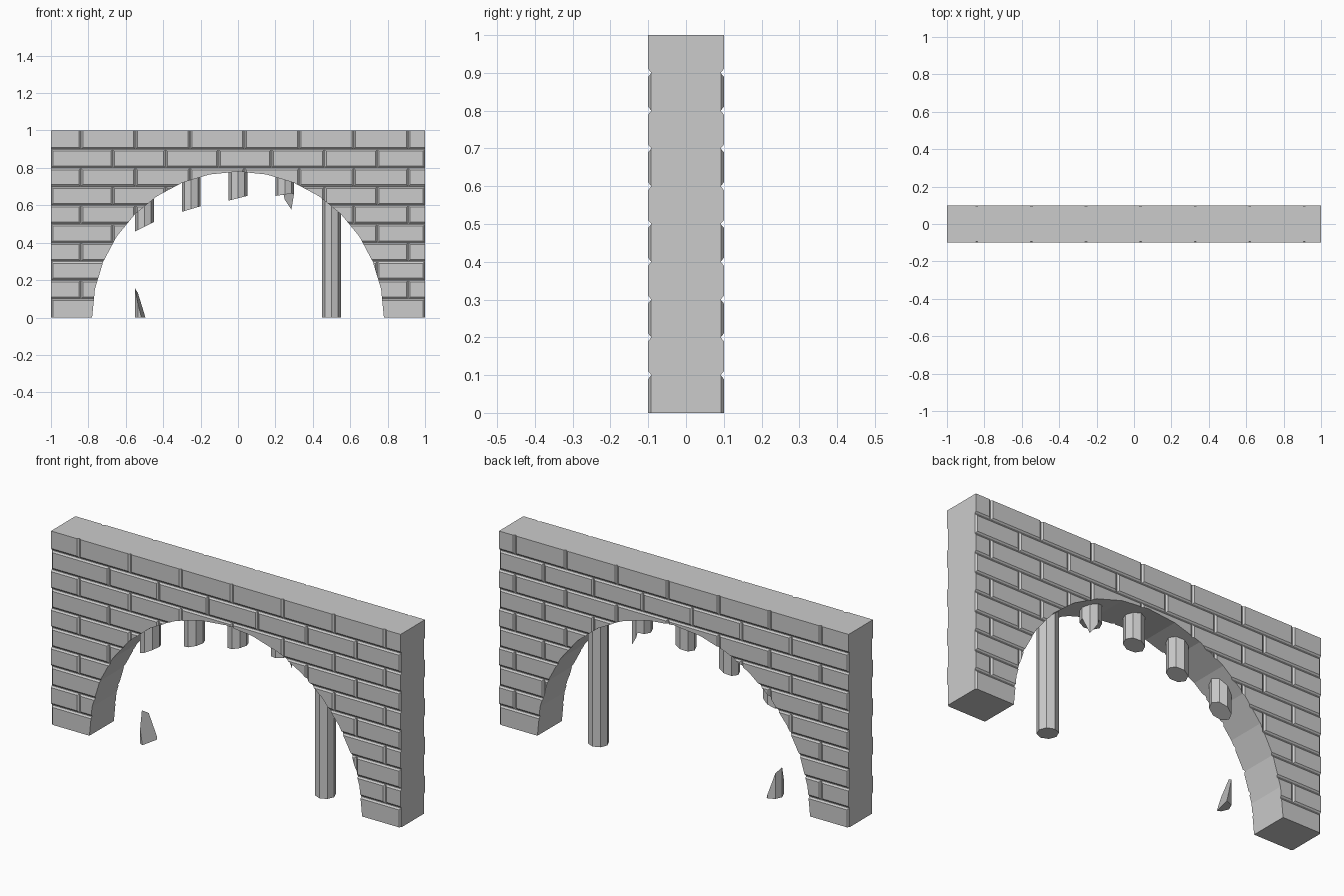
import bpy, bmesh, math
from mathutils import Vector

if "Cube" in bpy.data.objects:
    bpy.data.objects.remove(bpy.data.objects["Cube"])

R, CORE, FACE, BEV = 0.78, 0.093, 0.1, 0.01
ARCH = [(R * math.cos(i * math.pi / 16), R * math.sin(i * math.pi / 16)) for i in range(17)]


def finish(name, bm):
    bmesh.ops.recalc_face_normals(bm, faces=bm.faces)
    me = bpy.data.meshes.new(name)
    bm.to_mesh(me)
    bm.free()
    ob = bpy.data.objects.new(name, me)
    bpy.context.collection.objects.link(ob)
    return ob


def extrude_profile(name, pts, half):
    """Extrude an x/z outline to both sides of y = 0."""
    bm = bmesh.new()
    f = bm.faces.new([bm.verts.new((x, -half, z)) for x, z in pts])
    ext = bmesh.ops.extrude_face_region(bm, geom=[f])
    verts = [v for v in ext["geom"] if isinstance(v, bmesh.types.BMVert)]
    bmesh.ops.translate(bm, verts=verts, vec=(0, 2 * half, 0))
    return finish(name, bm)


# Wall core with the arched opening
extrude_profile("wall_core", [(1, 0), (1, 1), (-1, 1), (-1, 0)] + ARCH[::-1], CORE)


# One raised brick with bevelled edges (bevels given as left, right, bottom, top)
def brick(bm, x0, x1, z0, z1, bev, side):
    g = 0.0005
    l, r, b, t = bev
    rings = []
    for y, k in ((CORE - 0.001, g), (FACE, BEV)):
        a0, a1 = x0 + k * l, x1 - k * r
        c0, c1 = z0 + (k if b else 0), z1 - (k if t else 0)
        rings.append([bm.verts.new((x, side * y, z))
                      for x, z in ((a0, c0), (a1, c0), (a1, c1), (a0, c1))])
    lo, hi = rings
    bm.faces.new(lo[::-1])
    bm.faces.new(hi)
    for i in range(4):
        j = (i + 1) % 4
        bm.faces.new((lo[i], lo[j], hi[j], hi[i]))


# Running-bond brick courses on both faces
bm = bmesh.new()
for row in range(10):
    odd = row % 2
    start, n = (-0.84, 7) if odd else (-0.67, 6)
    step = 0.2917 if odd else 0.283
    xs = [-1] + [start + step * i for i in range(n)] + [1]
    for i in range(len(xs) - 1):
        end_l, end_r = i == 0, i == len(xs) - 2
        bev = (0 if end_l and odd else 1, 0 if end_r and odd else 1, row > 0, row < 9)
        for side in (-1, 1):
            brick(bm, xs[i], xs[i + 1], row * 0.1, row * 0.1 + 0.1, bev, side)
bricks = finish("wall_bricks", bm)

# Cut the arch out of the bricks
cutter = extrude_profile("arch_cutter", ARCH + [(-R, -0.2), (R, -0.2)], 0.3)
cutter.hide_render = True
mod = bricks.modifiers.new("arch", "BOOLEAN")
mod.operation, mod.solver, mod.object = "DIFFERENCE", "EXACT", cutter
bpy.context.view_layer.objects.active = bricks
bpy.ops.object.modifier_apply(modifier=mod.name)
bpy.data.objects.remove(cutter)


# Octagonal pillar from z0 to z1; each cut is (point, dz/dx, dz/dy, keep_above)
def pillar(name, x, z0, z1, cuts=()):
    bm = bmesh.new()
    bmesh.ops.create_cone(bm, cap_ends=True, segments=8, radius1=0.05,
                          radius2=0.05, depth=z1 - z0)
    bmesh.ops.translate(bm, verts=bm.verts, vec=(x, 0, (z0 + z1) / 2))
    for co, sx, sy, above in cuts:
        res = bmesh.ops.bisect_plane(
            bm, geom=bm.verts[:] + bm.edges[:] + bm.faces[:], plane_co=co,
            plane_no=Vector((-sx, -sy, 1)).normalized(),
            clear_inner=above, clear_outer=not above)
        edges = [e for e in res["geom_cut"] if isinstance(e, bmesh.types.BMEdge)]
        bmesh.ops.holes_fill(bm, edges=edges, sides=0)
    return finish(name, bm)


# Broken pillar stubs hanging from the arch, and one whole pillar
pillar("stub_far_left", -0.5, 0.3, 0.655, [((-0.55, 0, 0.46), 0.5, 0, True)])
pillar("stub_left", -0.25, 0.4, 0.79, [((-0.3, 0, 0.565), 0.3, 0, True)])
pillar("stub_middle", 0, 0.5, 0.8, [((-0.05, 0, 0.625), 0.25, 0, True)])
flat = ((0.2, 0, 0.65), 0.15, 0)
pillar("stub_right", 0.25, 0.5, 0.79, [flat + (True,)])
pillar("stub_right_splinter", 0.25, 0.5, 0.79,
       [flat + (False,), ((0.285, 0.035, 0.58), -3.0, -3.67, True)])
pillar("pillar_whole", 0.5, 0, 0.655)

# Splintered pillar base left on the ground
pillar("base_splinter", -0.5, 0, 0.5, [((-0.55, 0, 0.155), -3.56, 0.81, False)])
